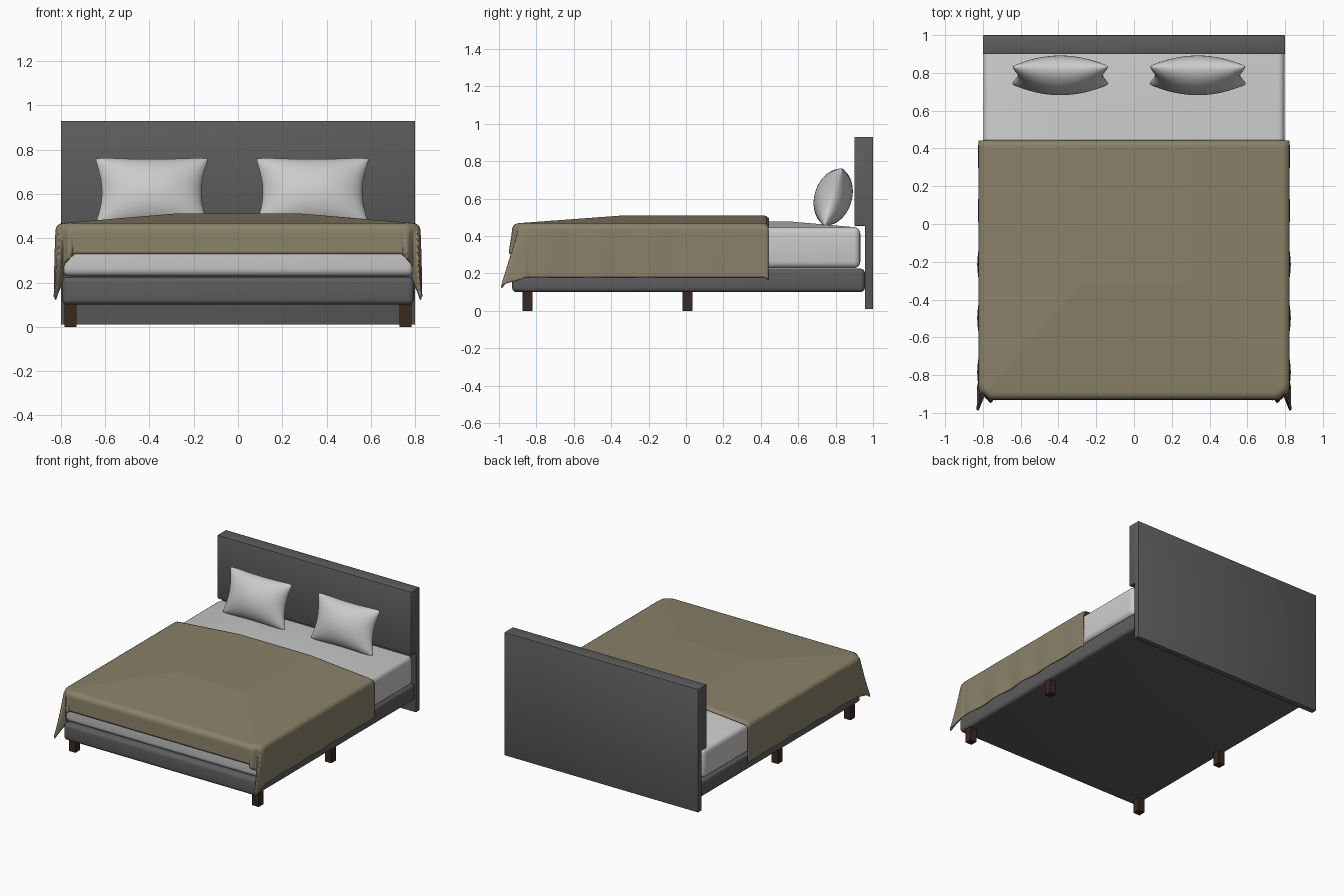
import bpy, bmesh, math
from mathutils import Vector

if "Cube" in bpy.data.objects:
    bpy.data.objects.remove(bpy.data.objects["Cube"])


def material(name, rgb):
    m = bpy.data.materials.new(name)
    m.diffuse_color = (*rgb, 1)
    m.use_nodes = True
    m.node_tree.nodes["Principled BSDF"].inputs["Base Color"].default_value = m.diffuse_color
    return m


FABRIC = material("dark_fabric", (0.11, 0.11, 0.11))
LINEN = material("linen", (0.65, 0.65, 0.65))
WOOD = material("dark_wood", (0.04, 0.022, 0.014))
THROW = material("olive_cloth", (0.25, 0.22, 0.14))


def finish(name, bm, mat, angle=40):
    bmesh.ops.recalc_face_normals(bm, faces=bm.faces)
    me = bpy.data.meshes.new(name)
    bm.to_mesh(me)
    bm.free()
    ob = bpy.data.objects.new(name, me)
    bpy.context.collection.objects.link(ob)
    me.materials.append(mat)
    bpy.ops.object.select_all(action='DESELECT')
    ob.select_set(True)
    bpy.context.view_layer.objects.active = ob
    bpy.ops.object.shade_smooth_by_angle(angle=math.radians(angle))
    return ob


def box(lo, hi, bevel=0.0, segments=4):
    bm = bmesh.new()
    bmesh.ops.create_cube(bm, size=1)
    for v in bm.verts:
        v.co = Vector([(a + b) / 2 + c * (b - a) for a, b, c in zip(lo, hi, v.co)])
    if bevel:
        bmesh.ops.bevel(bm, geom=bm.edges[:], offset=bevel, segments=segments,
                        profile=0.5, affect='EDGES')
    return bm


# Headboard: stepped side profile, extruded across the width
bm = bmesh.new()
profile = [(0.9, 0.455), (0.957, 0.455), (0.957, 0.01), (1.0, 0.01), (1.0, 0.93), (0.9, 0.93)]
face = bm.faces.new([bm.verts.new((-0.8, y, z)) for y, z in profile])
ext = bmesh.ops.extrude_face_region(bm, geom=[face])
bmesh.ops.translate(bm, vec=(1.6, 0, 0),
                    verts=[g for g in ext["geom"] if isinstance(g, bmesh.types.BMVert)])
bmesh.ops.bevel(bm, geom=bm.edges[:], offset=0.004, segments=2, profile=0.5, affect='EDGES')
finish("headboard", bm, FABRIC)

# Upholstered base
finish("bed_base", box((-0.795, -0.93, 0.1), (0.795, 0.957, 0.226), 0.025), FABRIC)

# Mattress with a gently raised top
bm = box((-0.797, -0.91, 0.228), (0.797, 0.932, 0.448), 0.035)
top = max(bm.faces, key=lambda f: f.calc_center_median().z)
bmesh.ops.inset_region(bm, faces=[top], thickness=0.48)
for v in top.verts:
    v.co.z += 0.03
finish("mattress", bm, LINEN)

# Legs: front and middle pairs
for row, y in (("front", -0.848), ("middle", 0.008)):
    for side, s in (("left", -1), ("right", 1)):
        x = s * 0.757
        finish(f"{row}_{side}_leg", box((x - 0.027, y - 0.027, 0), (x + 0.027, y + 0.027, 0.105)), WOOD)


# Pillows: two bulged grids sharing a pinched outline
def pillow(name, cx):
    bm = bmesh.new()
    nx, nz = 32, 24
    tilt = math.radians(-17)
    for side in (-1, 1):
        rows = []
        for j in range(nz + 1):
            v = math.sin(math.pi / 2 * (2 * j / nz - 1))
            row = []
            for i in range(nx + 1):
                u = math.sin(math.pi / 2 * (2 * i / nx - 1))
                corner = 1 - 0.06 * (u * v) ** 6
                x = 0.268 * u * (1 - 0.16 * (1 - v * v)) * corner
                z = 0.168 * v * (1 - 0.08 * (1 - u * u)) * corner
                y = side * 0.1 * max(0, (1 - u * u) * (1 - v * v)) ** 0.55
                row.append(bm.verts.new((cx + x,
                                         0.787 + y * math.cos(tilt) - z * math.sin(tilt),
                                         0.608 + y * math.sin(tilt) + z * math.cos(tilt))))
            rows.append(row)
        for a, b in zip(rows, rows[1:]):
            for i in range(nx):
                bm.faces.new((a[i], a[i + 1], b[i + 1], b[i]))
    bmesh.ops.remove_doubles(bm, verts=bm.verts[:], dist=0.0005)
    finish(name, bm, LINEN, 80)


pillow("left_pillow", -0.39)
pillow("right_pillow", 0.337)

# Blanket: flat sheet draped over a rounded edge, gathered at the foot corners
CX, CY, R, BEND = 0.73, 0.835, 0.06, 0.028
LOBES = [(0, 0, 0), (12, 0.05, 0.07), (28, 0.05, 0.31), (42, -0.04, 0.02), (54, 0.0, 0.0),
         (66, -0.05, 0.16), (78, -0.02, 0.02), (90, 0, 0.03)]


def lobe(deg):
    for (a, ax, ay), (b, bx, by) in zip(LOBES, LOBES[1:]):
        if deg <= b:
            t = max(0, (deg - a) / (b - a))
            t = t * t * (3 - 2 * t)
            return ax + (bx - ax) * t, ay + (by - ay) * t
    return LOBES[-1][1:]


def drape(u, v):
    s = -1 if u < 0 else 1
    au = abs(u)
    dx, dy = max(0, au - CX), max(0, -v - CY)
    d = math.hypot(dx, dy)
    e = d - R
    rise = 0.042 * max(0, min(1, (0.79 - au) / 0.5, (v + 0.895) / 0.57))
    hem = 0.014 * max(0, (v - 0.41) / 0.03) ** 2
    z = 0.463 + rise - hem
    if e <= 0:
        return s * au, v, z
    nx, ny = dx / d, dy / d
    if e < BEND * math.pi / 2:
        out, drop = BEND * math.sin(e / BEND), BEND * (1 - math.cos(e / BEND))
    else:
        out, drop = BEND, BEND + e - BEND * math.pi / 2
    lx, ly = lobe(math.degrees(math.atan2(dy, dx)))
    # soft ripples on the side drops, stronger toward the foot
    ripple = 0.02 * e * nx * math.sin(22 * v) * (1 if v < 0 else 0.4)
    x = min(au, CX) + nx * (R + out) + lx * e + ripple
    y = max(v, -CY) - ny * (R + out) - ly * e * (1 if dx > 0 else min(1, dy * 4))
    return s * x, y, z - drop


bm = bmesh.new()
NU, NV = 180, 110
U, V0, V1 = 1.09, -1.045, 0.44
grid = [[bm.verts.new(drape(-U + 2 * U * i / NU, V0 + (V1 - V0) * j / NV))
         for i in range(NU + 1)] for j in range(NV + 1)]
for a, b in zip(grid, grid[1:]):
    for i in range(NU):
        bm.faces.new((a[i], a[i + 1], b[i + 1], b[i]))
blanket = finish("blanket", bm, THROW, 60)
solid = blanket.modifiers.new("thickness", 'SOLIDIFY')
solid.thickness = 0.006
# keep the visible outer side in place whichever way the sheet normals face
solid.offset = -1 if blanket.data.polygons[len(blanket.data.polygons) // 2].normal.z > 0 else 1
